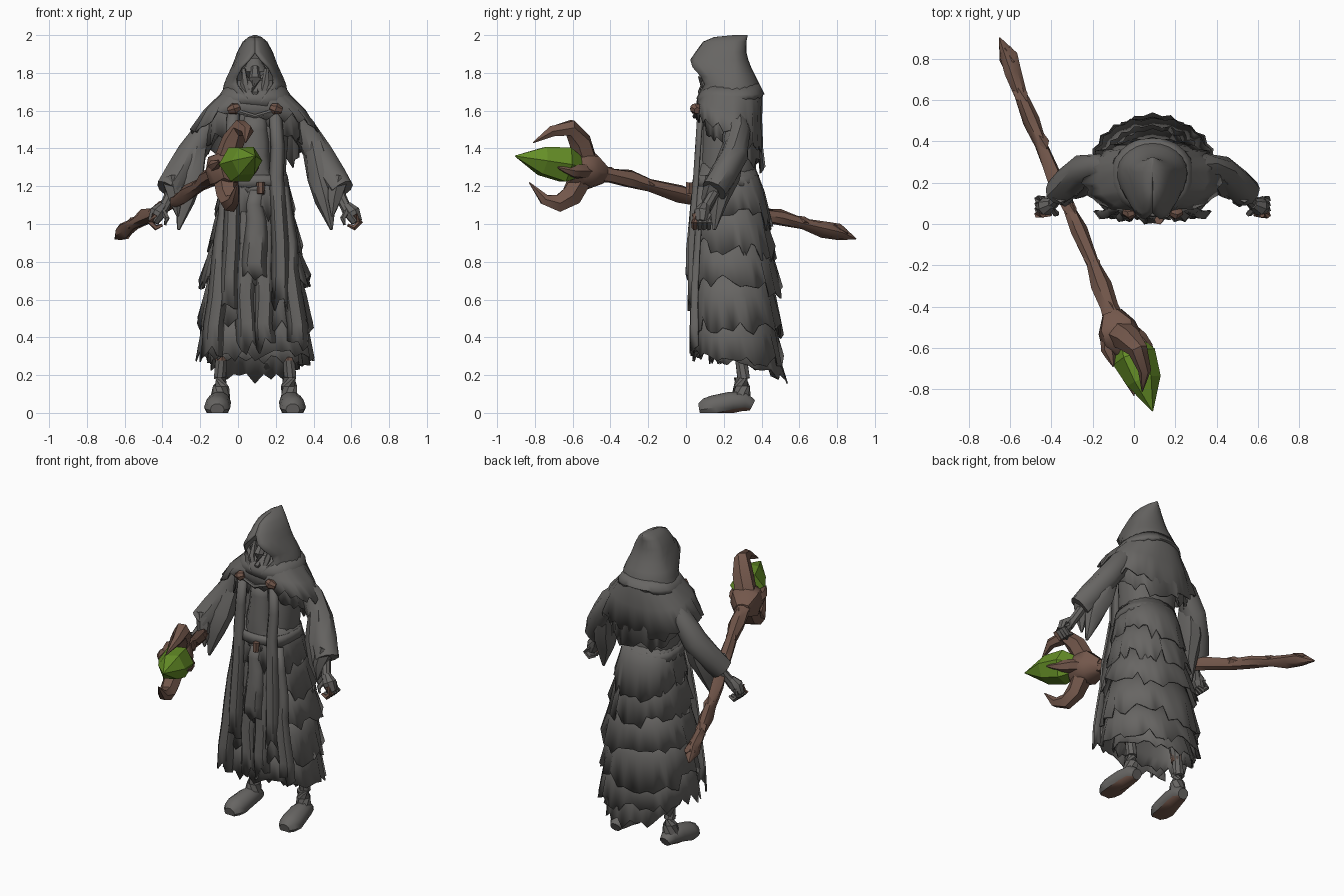
import bpy, bmesh, math, random
from mathutils import Vector

random.seed(4)
CX, CY = 0.09, 0.25          # body axis
if "Cube" in bpy.data.objects:
    bpy.data.objects.remove(bpy.data.objects["Cube"])


def material(name, rgb):
    m = bpy.data.materials.new(name)
    m.use_nodes = True
    m.diffuse_color = (*rgb, 1)
    m.node_tree.nodes["Principled BSDF"].inputs["Base Color"].default_value = (*rgb, 1)
    return m


GREY = material("grey cloth", (0.135, 0.13, 0.124))
BROWN = material("brown wood", (0.17, 0.095, 0.07))
GREEN = material("green crystal", (0.13, 0.27, 0.02))


def finish(name, bm, angle=40, mat=GREY):
    bmesh.ops.recalc_face_normals(bm, faces=bm.faces)
    me = bpy.data.meshes.new(name)
    bm.to_mesh(me)
    bm.free()
    ob = bpy.data.objects.new(name, me)
    bpy.context.collection.objects.link(ob)
    me.materials.append(mat)
    bpy.ops.object.select_all(action="DESELECT")
    ob.select_set(True)
    bpy.context.view_layer.objects.active = ob
    bpy.ops.object.shade_smooth_by_angle(angle=math.radians(angle))
    return ob


def thicken(ob, t=0.008):
    mod = ob.modifiers.new("thickness", "SOLIDIFY")
    mod.thickness = t
    return ob


def bridge(bm, rows, closed):
    for a, b in zip(rows, rows[1:]):
        n = len(a)
        for i in range(n if closed else n - 1):
            j = (i + 1) % n
            bm.faces.new((a[i], a[j], b[j], b[i]))


def around(t, rx, yf, yb):
    """Point on a body section with a flattened front."""
    c, s = math.cos(t), math.sin(t)
    x = CX + rx * math.copysign(abs(c) ** 0.85, c)
    y = CY + (yb - CY) * s if s > 0 else CY - (CY - yf) * abs(s) ** 0.7
    return x, y


def cloth(name, rows, n=44, jag=0.05, fold=0.04, hem=lambda s: 0):
    """Draped cloth: rows are (z, half width, front y, back y), ragged at the last row."""
    bm, rings = bmesh.new(), []
    folds = [(1 if i % 2 else -1) * fold * random.uniform(0.3, 1) for i in range(n)]
    for k, (z, rx, yf, yb) in enumerate(rows):
        f = k / (len(rows) - 1)
        ring = []
        for i in range(n):
            t = math.tau * i / n
            x, y = around(t, rx, yf, yb)
            g = 1 + folds[i] * f * (1 if math.sin(t) > -0.5 else 0.3)
            drop = f * f * (hem(math.sin(t)) + random.uniform(-jag, jag) * (f == 1))
            ring.append(bm.verts.new((CX + (x - CX) * g, CY + (y - CY) * g, z - drop)))
        rings.append(ring)
    bridge(bm, rings, True)
    return thicken(finish(name, bm, 50))


def tube(name, pts, radii, mat=GREY, n=8, squash=1.0, rough=0.0, floor=-1):
    """Swept part along a path; squash flattens its section."""
    bm, rings = bmesh.new(), []
    pts = [Vector(p) for p in pts]
    for k, (p, r) in enumerate(zip(pts, radii)):
        d = pts[min(k + 1, len(pts) - 1)] - pts[max(k - 1, 0)]
        q = d.to_track_quat("Z", "Y")
        ring = []
        for i in range(n):
            a = math.tau * i / n
            rr = r * (1 + random.uniform(-rough, rough))
            v = p + q @ Vector((rr * math.cos(a), rr * math.sin(a) * squash, 0))
            v.z = max(v.z, floor)
            ring.append(bm.verts.new(v))
        rings.append(ring)
    bridge(bm, rings, True)
    bm.faces.new(rings[0])
    bm.faces.new(rings[-1])
    return finish(name, bm, mat=mat)


def strip(name, dx, w, top, bottom, y0, y1, flare=1.0):
    """Ragged hanging panel on the front, widening and waving downwards."""
    bm, rows, n, m = bmesh.new(), [], 5, 6
    for k in range(m + 1):
        f = k / m
        sway = random.uniform(-0.008, 0.008)
        row = []
        for i in range(n):
            u = i / (n - 1) - 0.5
            z = top + (bottom - top) * f
            if k == m:
                z += random.uniform(-0.03, 0.08)
            y = y0 + (y1 - y0) * min(1, f * 1.6) + 1.2 * w * u * u + 0.009 * (-1) ** i * f
            x = CX + dx * (1 + (flare - 1) * f) + u * w * (0.85 + 0.45 * f) + sway
            row.append(bm.verts.new((x, y, z)))
        rows.append(row)
    bridge(bm, rows, False)
    return thicken(finish(name, bm, 50), 0.012)


# Torso and ragged skirt tiers
cloth("torso", [(1.68, .15, .10, .36), (1.5, .18, .085, .38), (1.3, .165, .075, .37), (1.2, .165, .06, .38)], fold=.01, jag=.01)
tiers = [(1.32, 1.05, .155, .21, .36, .455), (1.16, .88, .17, .25, .38, .475),
         (.97, .69, .2, .295, .41, .51), (.78, .47, .23, .305, .43, .51),
         (.56, .31, .255, .31, .44, .515)]
for i, (z0, z1, r0, r1, b0, b1) in enumerate(tiers):
    mid = ((z0 + z1) / 2, r0 * .45 + r1 * .55, .045, b0 * .45 + b1 * .55)
    cloth(f"skirt_tier_{i + 1}", [(z0, r0, .07, b0), mid, (z1, r1, .035, b1)],
          hem=lambda s: .04 * max(s, 0))
cloth("back_train", [(.5, .2, .16, .44), (.36, .24, .14, .48), (.28, .25, .12, .53)],
      hem=lambda s: .09 * max(s, 0), jag=.035)

# Shoulder capes
cloth("lower_cape", [(1.7, .14, .1, .37), (1.56, .24, .09, .39), (1.4, .25, .09, .415)],
      hem=lambda s: .1 * s, jag=.04)
cloth("upper_cape", [(1.76, .135, .1, .375), (1.69, .18, .08, .405), (1.6, .265, .06, .40), (1.48, .335, .05, .405)],
      hem=lambda s: .1 * s, jag=.035)
cloth("cowl_collar", [(1.74, .15, .1, .39), (1.68, .19, .06, .415), (1.64, .2, .055, .405)],
      hem=lambda s: -.01 - .02 * s, jag=.012, fold=.015)

# Hood with an open front
bm, rings = bmesh.new(), []
for z, rx, yf, yb, gap in [(1.61, .12, .06, .38, .01), (1.67, .18, .05, .40, .045),
                           (1.74, .165, .06, .39, .1), (1.78, .15, .02, .37, .1),
                           (1.83, .125, -.02, .345, .075),
                           (1.87, .11, .01, .33, .035), (1.91, .095, .05, .32, .002),
                           (1.965, .065, .09, .32, .001), (1.99, .035, .15, .325, .001),
                           (2.0, .008, .25, .325, .0005)]:
    a = math.acos(gap / rx)
    ring = []
    for i in range(21):
        t = -a + (math.pi + 2 * a) * i / 20
        c, s = math.cos(t), math.sin(t)
        y = CY + (yb - CY if s > 0 else CY - yf) * s
        ring.append(bm.verts.new((CX + rx * c, y, z)))
    rings.append(ring)
bridge(bm, rings, False)
bm.faces.new(rings[-1])
thicken(finish("hood", bm, 45), 0.01)

# Face with wrapped mask
tube("face", [(CX, .19, 1.6), (CX, .18, 1.7), (CX, .18, 1.8), (CX, .2, 1.87)], [.06, .08, .075, .03], n=10)
tube("mask_beak", [(CX, .13, 1.83), (CX, .09, 1.77), (CX, .085, 1.7), (CX, .09, 1.63)], [.02, .032, .026, .01], n=6)
for s in (1, -1):
    tube("mask_wrap", [(CX + s * .06, .14, 1.82), (CX + s * .055, .1, 1.74), (CX + s * .02, .08, 1.62)],
         [.012, .022, .012], n=5)

# Front panels, belt and clasps
for s in (1, -1):
    strip("lapel_panel", s * .115, .08, 1.59, .55, .06, .012, 1.15)
    strip("side_panel", s * .145, .09, 1.2, .32, .06, .025, 1.6)
    strip("inner_panel", s * .05, .1, 1.2, .33, .05, .02)
    tube("clasp", [(CX + s * .085, .06, 1.62), (CX + s * .11, .052, 1.61), (CX + s * .14, .06, 1.6)],
         [.02, .032, .018], BROWN, 7)
strip("chest_panel", 0, .17, 1.57, 1.15, .06, .04)
strip("belt_cloth", 0, .12, 1.18, .72, .03, -.002)
tube("chest_strap", [(CX - .1, .06, 1.6), (CX, .045, 1.57), (CX + .1, .06, 1.6)], [.012] * 3, n=6)
cloth("belt", [(1.26, .172, .04, .385), (1.2, .182, .03, .39)], fold=.01, jag=.008)
tube("belt_pouch", [(CX + .03, .02, 1.22), (CX + .03, .015, 1.16)], [.022, .018], BROWN, 6)


# Arms, hands, legs and feet on both sides
def side(s, pts):
    return [(CX + s * x, y, z) for x, y, z in pts]


for s, label in ((1, "left"), (-1, "right")):
    tube(label + "_sleeve", side(s, [(.15, .26, 1.6), (.26, .27, 1.49), (.335, .26, 1.37), (.405, .2, 1.26), (.46, .15, 1.18)]),
         [.06, .07, .075, .075, .07], n=10, rough=.08)
    tube(label + "_sleeve_drape", side(s, [(.31, .26, 1.42), (.35, .21, 1.25), (.375, .17, 1.12), (.405, .15, .97)]),
         [.06, .08, .055, .008], rough=.12)
    tube(label + "_cuff_rag", side(s, [(.44, .16, 1.24), (.42, .12, 1.13), (.41, .11, 1.04)]), [.06, .04, .006], n=6)
    tube(label + "_wrist", side(s, [(.43, .17, 1.2), (.475, .11, 1.1), (.50, .09, 1.06)]), [.03, .028, .035])
    tube(label + "_palm", side(s, [(.485, .1, 1.1), (.515, .085, 1.06), (.54, .08, 1.01)]), [.025, .045, .03])
    for k in range(4):
        y = .045 + .025 * k
        tube(label + "_finger", side(s, [(.53, y, 1.05), (.555, y, 1.01), (.525, y, .98), (.49, y, .995)]),
             [.016, .018, .015, .008], BROWN if k == 0 else GREY, 5)
    tube(label + "_thumb", side(s, [(.49, .07, 1.07), (.465, .05, 1.03), (.475, .045, .995)]), [.016, .015, .008], n=5)
    tube(label + "_leg", side(s, [(.17, .28, .45), (.18, .29, .3), (.185, .305, .18)]), [.05, .032, .035])
    tube(label + "_shin_wrap", side(s, [(.18, .283, .35), (.181, .288, .28)]), [.035, .034], BROWN)
    tube(label + "_boot_cuff", side(s, [(.18, .29, .19), (.18, .295, .14), (.185, .29, .06)]), [.037, .043, .055])
    shoe = tube(label + "_shoe", side(s, [(.18, .35, .04), (.183, .31, .06), (.19, .24, .055), (.2, .15, .03), (.2, .1, .02), (.2, .07, .015)]),
                [.035, .055, .063, .07, .062, .037], n=10, squash=.95, floor=0)
    shoe.data.materials.append(BROWN)
    for p in shoe.data.polygons:
        p.material_index = int(p.normal.z < -.7)

# Gnarled staff
path = [(-.65, .9, .92), (-.61, .81, .955), (-.585, .73, .975), (-.55, .62, 1.0), (-.5, .5, 1.03),
        (-.45, .39, 1.05), (-.38, .22, 1.1), (-.31, .07, 1.13), (-.27, -.03, 1.16), (-.2, -.19, 1.2),
        (-.16, -.3, 1.235), (-.12, -.4, 1.26), (-.08, -.5, 1.28)]
tube("staff_shaft", path, [.004, .045, .042, .032, .046, .033, .038, .032, .044, .034, .048, .04, .06], BROWN, 7, rough=.2)
for x, y, z in path[1:12:2]:
    tube("staff_knot", [(x - .015, y + .03, z - .005), (x + .01, y - .01, z + .015), (x + .03, y - .025, z + .04)],
         [.03, .032, .004], BROWN, 5, rough=.2)
tube("staff_head", [(-.11, -.43, 1.27), (-.085, -.5, 1.28), (-.06, -.56, 1.29), (-.03, -.61, 1.3)],
     [.05, .1, .105, .075], BROWN, 8, rough=.12)

# Claws gripping the crystal
claws = {"upper": [(-.07, -.53, 1.32), (-.025, -.56, 1.44), (.02, -.61, 1.51), (.05, -.71, 1.49), (.04, -.81, 1.43)],
         "lower": [(-.07, -.55, 1.25), (-.06, -.61, 1.15), (-.045, -.68, 1.11), (-.02, -.75, 1.13), (.0, -.83, 1.22)],
         "right": [(-.1, -.51, 1.29), (-.125, -.56, 1.3), (-.125, -.61, 1.31), (-.11, -.65, 1.32), (-.1, -.69, 1.33)],
         "left": [(-.02, -.52, 1.28), (.025, -.56, 1.28), (.06, -.6, 1.28), (.085, -.64, 1.29), (.11, -.68, 1.3)]}
for name, pts in claws.items():
    big = 1 if name in ("upper", "lower") else 0.7
    tube(name + "_claw", pts, [.065 * big, .06 * big, .05 * big, .032 * big, .003], BROWN, 6, rough=.12)

# Crystal
gem = tube("crystal", [(-.03, -.57, 1.3), (.005, -.64, 1.315), (.045, -.76, 1.335), (.09, -.905, 1.36)],
           [.06, .108, .085, .003], GREEN, 6, rough=.06)
gem.data.shade_flat()
